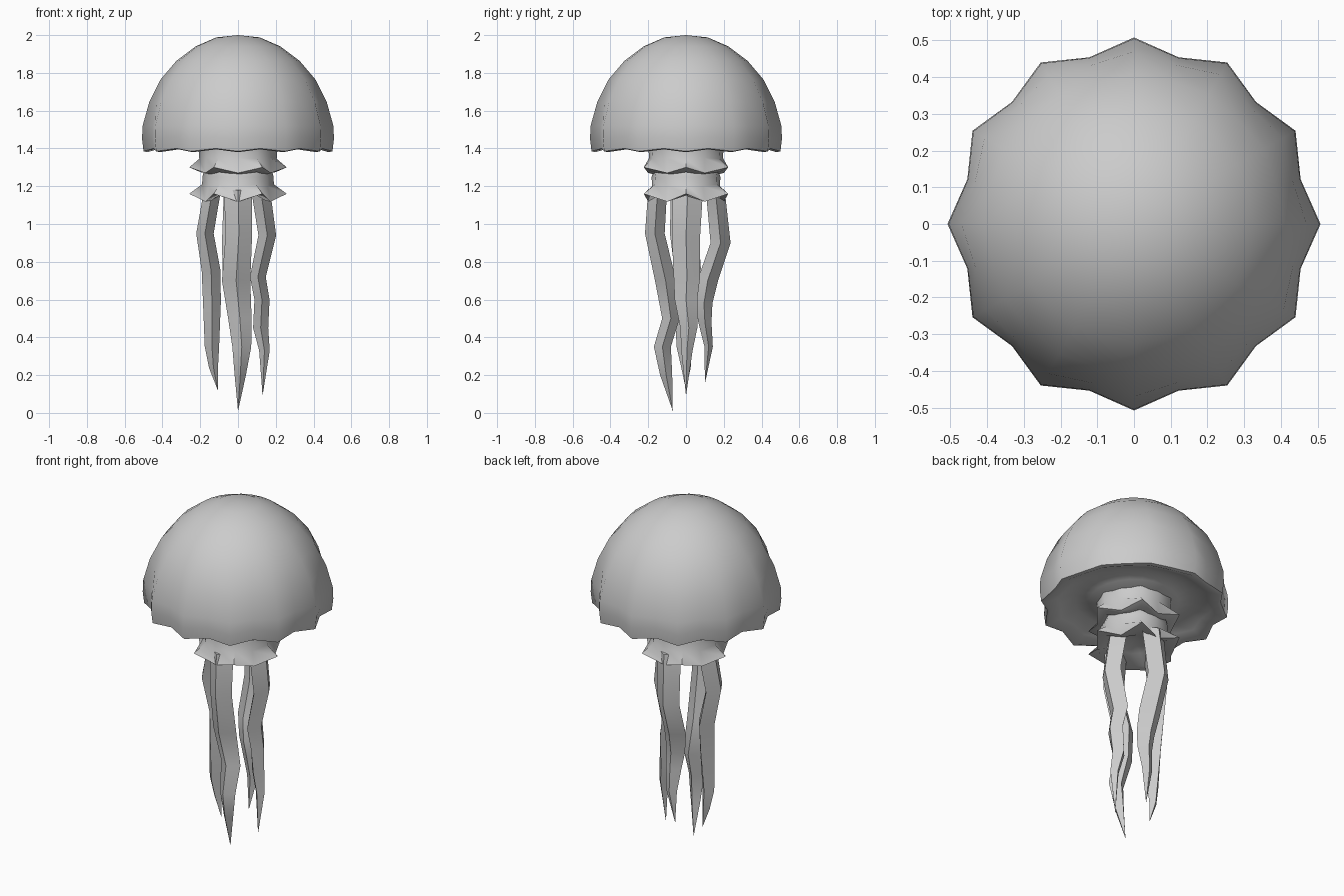
import bpy, bmesh, math
from mathutils import Vector

if "Cube" in bpy.data.objects:
    bpy.data.objects.remove(bpy.data.objects["Cube"])

mat = bpy.data.materials.new("soft grey")
mat.diffuse_color = (0.6, 0.6, 0.6, 1)
mat.use_nodes = True
mat.node_tree.nodes["Principled BSDF"].inputs["Base Color"].default_value = mat.diffuse_color


def finish(name, bm, angle):
    bmesh.ops.recalc_face_normals(bm, faces=bm.faces)
    me = bpy.data.meshes.new(name)
    bm.to_mesh(me)
    bm.free()
    me.materials.append(mat)
    ob = bpy.data.objects.new(name, me)
    bpy.context.collection.objects.link(ob)
    bpy.ops.object.select_all(action='DESELECT')
    ob.select_set(True)
    bpy.context.view_layer.objects.active = ob
    bpy.ops.object.shade_smooth_by_angle(angle=math.radians(angle))
    return ob


def skin(bm, rings):
    """Bridge rings of vertices; a single vertex closes to a fan."""
    for a, b in zip(rings, rings[1:]):
        n = max(len(a), len(b))
        for i in range(n):
            j = (i + 1) % n
            if len(a) == 1:
                bm.faces.new((a[0], b[i], b[j]))
            elif len(b) == 1:
                bm.faces.new((a[i], b[0], a[j]))
            else:
                bm.faces.new((a[i], b[i], b[j], a[j]))


def scalloped_lathe(name, profile, segments, angle):
    """Profile rows: peak radius, peak z, valley radius, valley z."""
    bm = bmesh.new()
    rings = []
    for rp, zp, rv, zv in profile:
        ring = []
        for i in range(segments if rp > 0 else 1):
            t = 2 * math.pi * i / segments
            r, z = ((rp, zp), (rv, zv))[i % 2]
            ring.append(bm.verts.new((r * math.cos(t), r * math.sin(t), z)))
        rings.append(ring)
    skin(bm, rings)
    return finish(name, bm, angle)


# Bell: twelve soft scallops that fade toward the crown, hollow underneath
scalloped_lathe("bell", [
    (0, 2.0, 0, 2.0), (.115, 1.988, .115, 1.988), (.225, 1.94, .225, 1.94),
    (.325, 1.865, .322, 1.865), (.41, 1.765, .40, 1.765),
    (.47, 1.645, .448, 1.645), (.505, 1.52, .468, 1.52),
    (.508, 1.45, .47, 1.46), (.50, 1.385, .462, 1.40),
    (.48, 1.38, .445, 1.395), (.41, 1.41, .39, 1.42),
    (.32, 1.445, .31, 1.445), (.24, 1.43, .24, 1.43),
    (.19, 1.40, .19, 1.40), (0, 1.42, 0, 1.42)], 24, 50)

# Two flared frills hanging below the bell
scalloped_lathe("frills", [
    (0, 1.42, 0, 1.42), (.21, 1.41, .20, 1.41), (.205, 1.345, .195, 1.35),
    (.258, 1.30, .20, 1.27), (.20, 1.275, .165, 1.262),
    (.14, 1.29, .14, 1.28), (.18, 1.285, .17, 1.28),
    (.188, 1.25, .182, 1.25), (.19, 1.21, .18, 1.20),
    (.258, 1.16, .20, 1.118), (.20, 1.15, .165, 1.125),
    (.10, 1.17, .10, 1.17), (0, 1.19, 0, 1.19)], 12, 50)


def tentacle(name, direction, path):
    """Path rows: z, outward offset, sideways offset, half depth, half width."""
    c, s = math.cos(direction), math.sin(direction)
    out, side = Vector((c, s, 0)), Vector((-s, c, 0))
    bm = bmesh.new()
    rings = []
    for z, o, w, d, h in path:
        mid = out * o + side * w + Vector((0, 0, z))
        if d == 0:
            rings.append([bm.verts.new(mid)])
        else:
            rings.append([bm.verts.new(mid + out * a * d + side * b * h)
                          for a, b in ((1, 0), (0, 1), (-1, 0), (0, -1))])
    bm.faces.new(rings[0])
    skin(bm, rings)
    return finish(name, bm, 60)


# Four wavy tapering tentacles
tentacle("front_tentacle", -math.pi / 2, [
    (1.18, .15, .0, .05, .075), (.95, .165, .005, .052, .07),
    (.70, .108, -.01, .056, .075), (.50, .08, .01, .046, .062),
    (.35, .125, .02, .045, .05), (.20, .105, .012, .032, .03),
    (.01, .07, 0, 0, 0)])
tentacle("back_tentacle", math.pi / 2, [
    (1.18, .155, 0, .05, .075), (.90, .183, .015, .053, .07),
    (.70, .115, .01, .055, .07), (.58, .095, 0, .045, .06),
    (.48, .10, -.01, .035, .05), (.35, .12, -.01, .022, .035),
    (.155, .10, 0, 0, 0)])
tentacle("right_tentacle", 0, [
    (1.18, .12, .01, .05, .08), (.94, .155, 0, .047, .075),
    (.72, .105, .005, .042, .07), (.60, .127, 0, .04, .06),
    (.45, .12, .015, .04, .045), (.33, .14, .005, .028, .03),
    (.09, .13, 0, 0, 0)])
tentacle("left_tentacle", math.pi, [
    (1.18, .135, 0, .045, .08), (.95, .175, .01, .046, .075),
    (.75, .142, -.01, .05, .07), (.58, .138, 0, .047, .06),
    (.35, .138, .01, .038, .04), (.24, .13, 0, .024, .025),
    (.12, .107, 0, 0, 0)])
